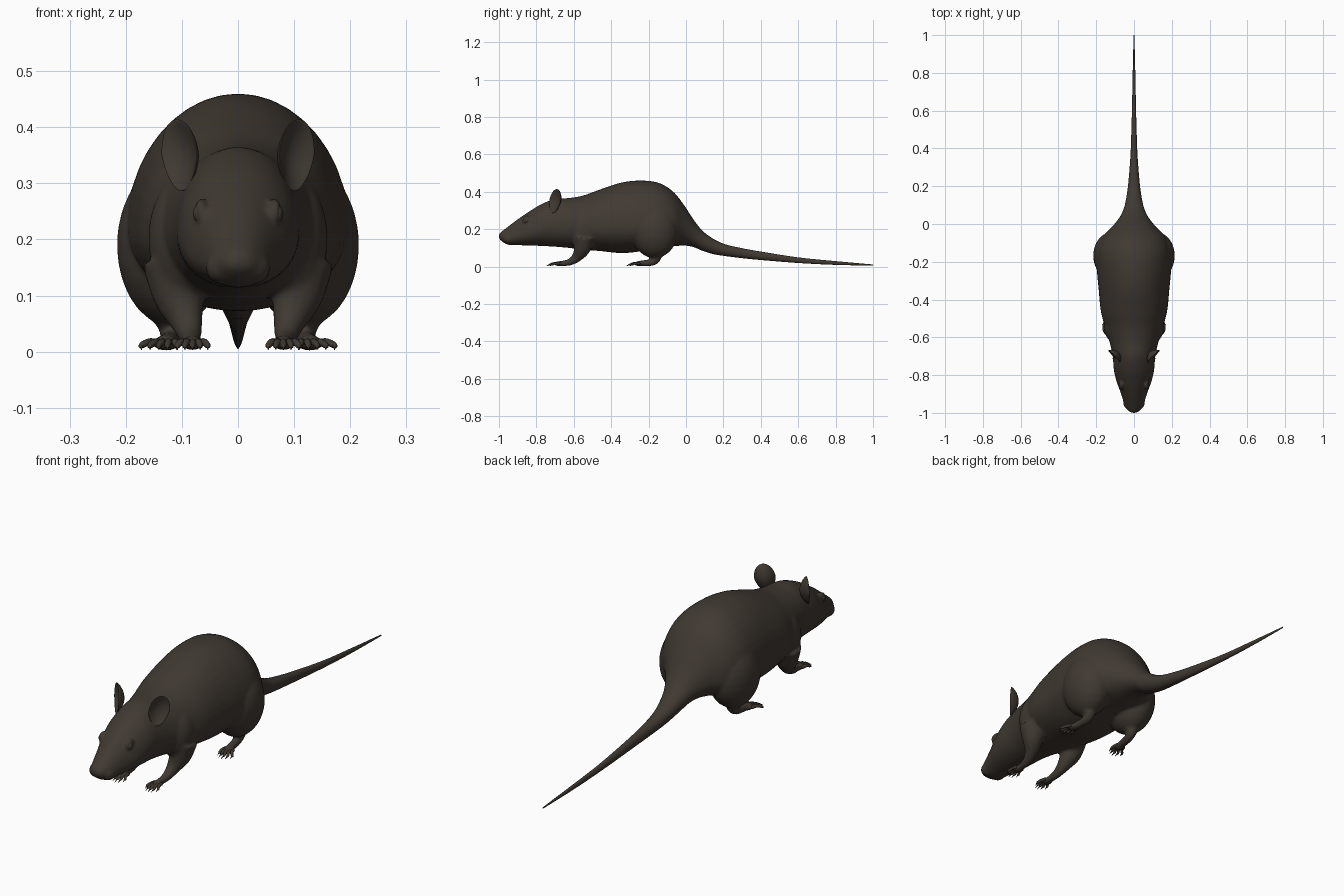
import bpy, bmesh, math
from mathutils import Vector, Matrix

if "Cube" in bpy.data.objects:
    bpy.data.objects.remove(bpy.data.objects["Cube"])

fur = bpy.data.materials.new("dark brown fur")
fur.diffuse_color = (0.052, 0.041, 0.032, 1)
fur.use_nodes = True
fur.node_tree.nodes["Principled BSDF"].inputs["Base Color"].default_value = fur.diffuse_color


def make_object(name, bm):
    bmesh.ops.recalc_face_normals(bm, faces=bm.faces[:])
    for f in bm.faces:
        f.smooth = True
    me = bpy.data.meshes.new(name)
    bm.to_mesh(me)
    bm.free()
    ob = bpy.data.objects.new(name, me)
    me.materials.append(fur)
    bpy.context.collection.objects.link(ob)
    return ob


def spline(rows, steps):
    """Smooth curve through rows of numbers."""
    out = []
    for i in range(len(rows) - 1):
        a, b, c, d = (rows[max(0, min(len(rows) - 1, i + k))] for k in (-1, 0, 1, 2))
        for s in range(steps):
            t = s / steps
            out.append([0.5 * (2 * q + (r - p) * t + (2 * p - 5 * q + 4 * r - u) * t * t
                               + (3 * q - p - 3 * r + u) * t ** 3)
                        for p, q, r, u in zip(a, b, c, d)])
    return out + [list(rows[-1])]


def skin_rings(bm, rings):
    vs = [[bm.verts.new(p) for p in ring] for ring in rings]
    n = len(vs[0])
    for r0, r1 in zip(vs, vs[1:]):
        for j in range(n):
            bm.faces.new((r0[j], r0[(j + 1) % n], r1[(j + 1) % n], r1[j]))
    bm.faces.new(vs[0][::-1])
    bm.faces.new(vs[-1])


def loft(bm, rows, steps=5, n=40):
    """Rows along y: y, bottom, widest level, top, half width."""
    rings = []
    for y, lo, mid, hi, w in spline(rows, steps):
        ring = []
        for j in range(n):
            a = 2 * math.pi * j / n
            s = math.sin(a)
            ring.append((w * math.cos(a), y, mid + s * ((hi - mid) if s > 0 else (mid - lo))))
        rings.append(ring)
    skin_rings(bm, rings)


def tube(bm, pts, steps=5, n=14):
    """Points: x, y, z, radius."""
    path = spline(pts, steps)
    rings = []
    for i, p in enumerate(path):
        d = Vector(path[min(i + 1, len(path) - 1)][:3]) - Vector(path[max(i - 1, 0)][:3])
        d.normalize()
        u = d.cross(Vector((1, 0, 0))).normalized()
        v = d.cross(u)
        c = Vector(p[:3])
        rings.append([c + max(p[3], 0.0005) * (u * math.cos(2 * math.pi * j / n) + v * math.sin(2 * math.pi * j / n))
                      for j in range(n)])
    skin_rings(bm, rings)


def ball(bm, centre, radii, rot=None, seg=28):
    m = Matrix.Translation(centre) @ (rot or Matrix()) @ Matrix.Diagonal((*radii, 1))
    return bmesh.ops.create_uvsphere(bm, u_segments=seg, v_segments=seg // 2, radius=1, matrix=m)["verts"]


# Head and torso, nose to tail root
bm = bmesh.new()
loft(bm, [
    (-1.0, .150, .162, .175, .012), (-.985, .135, .157, .188, .034), (-.95, .116, .152, .215, .052),
    (-.89, .114, .165, .260, .072), (-.83, .112, .185, .300, .094), (-.77, .110, .205, .335, .107),
    (-.70, .106, .215, .362, .113), (-.63, .100, .215, .366, .128), (-.55, .090, .21, .380, .152),
    (-.46, .083, .21, .412, .176), (-.35, .072, .21, .448, .187), (-.25, .080, .215, .460, .196),
    (-.15, .100, .22, .449, .196), (-.07, .108, .22, .402, .168), (-.01, .112, .205, .328, .112),
    (.04, .104, .175, .252, .074), (.09, .083, .14, .190, .052), (.15, .066, .108, .146, .039),
    (.2, .056, .088, .121, .030)])

# Limbs blended into the torso
for s in (1, -1):
    ball(bm, (s * .118, -.168, .19), (.098, .125, .145))            # haunch
    ball(bm, (s * .092, -.545, .20), (.068, .085, .115))            # shoulder
    tube(bm, [(s * .125, -.185, .14, .075), (s * .122, -.172, .085, .048), (s * .118, -.158, .045, .026),
              (s * .120, -.180, .023, .019), (s * .125, -.225, .018, .017), (s * .130, -.260, .016, .015)])
    tube(bm, [(s * .112, -.545, .16, .060), (s * .105, -.555, .10, .047), (s * .092, -.580, .055, .030),
              (s * .085, -.615, .027, .020), (s * .082, -.650, .018, .016), (s * .081, -.685, .016, .013)])
    ball(bm, (s * .130, -.250, .015), (.023, .028, .013))           # hind paw
    ball(bm, (s * .081, -.680, .015), (.020, .026, .013))           # front paw
    ball(bm, (s * .028, -.945, .150), (.030, .036, .030))           # whisker pad
    ball(bm, (s * .066, -.850, .248), (.012, .026, .026))           # brow around eye
body = make_object("body", bm)
rm = body.modifiers.new("blend", 'REMESH')
rm.mode = 'VOXEL'
rm.voxel_size = 0.0065
rm.use_smooth_shade = True
sm = body.modifiers.new("soften", 'SMOOTH')
sm.factor = 0.5
sm.iterations = 6

# Tail
bm = bmesh.new()
loft(bm, [
    (.03, .125, .175, .235, .055), (.09, .085, .14, .187, .050), (.15, .066, .108, .146, .039),
    (.21, .056, .088, .119, .031), (.30, .045, .072, .098, .023), (.40, .035, .058, .080, .017),
    (.60, .019, .034, .049, .011), (.80, .009, .019, .029, .007), (1.0, .005, .008, .011, .002)], 6, 20)
make_object("tail", bm)

# Nose tip
bm = bmesh.new()
ball(bm, (0, -.982, .160), (.017, .018, .016))
for s in (1, -1):
    ball(bm, (s * .011, -.978, .155), (.010, .014, .010))
make_object("nose", bm)

for s, side in ((1, "left"), (-1, "right")):
    # Eye
    bm = bmesh.new()
    ball(bm, (s * .066, -.855, .246), (.014, .015, .017), Matrix.Rotation(s * .5, 4, 'Z'))
    make_object(side + "_eye", bm)

    # Cupped ear, facing forward and outward
    bm = bmesh.new()
    for v in ball(bm, (0, 0, 0), (1, 1, 1), seg=36):
        a, n, b = v.co
        r2 = a * a + b * b
        width = .044 * (1 - .22 * max(0, -b))
        depth = .008 * n + .024 * r2 - .012
        la, lb = a * width, b * .064
        v.co = (s * (.096 + .72 * la + .69 * depth + .06 * lb),
                -.692 + .69 * la - .72 * depth + .15 * lb, .350 + lb)
    make_object(side + "_ear", bm)

    # Toes with pointed claws
    for name, cx, cy, spread, out in (("front", .081, -.685, .040, 0.0), ("hind", .131, -.258, .046, .010)):
        bm = bmesh.new()
        for k in range(5):
            f = k / 4 - .5
            reach = 1 - 1.3 * f * f
            x0, x1 = cx + f * spread * .75, cx + f * spread * 1.35 + out
            tube(bm, [(s * x0, cy + .012, .016, .0075), (s * (x0 + x1) / 2, cy - .022 * reach, .017, .0065),
                      (s * x1, cy - .040 * reach, .011, .0055), (s * x1, cy - .048 * reach, .009, .003),
                      (s * x1, cy - .062 * reach, .003, .0005)], 3, 8)
        make_object(f"{side}_{name}_toes", bm)
